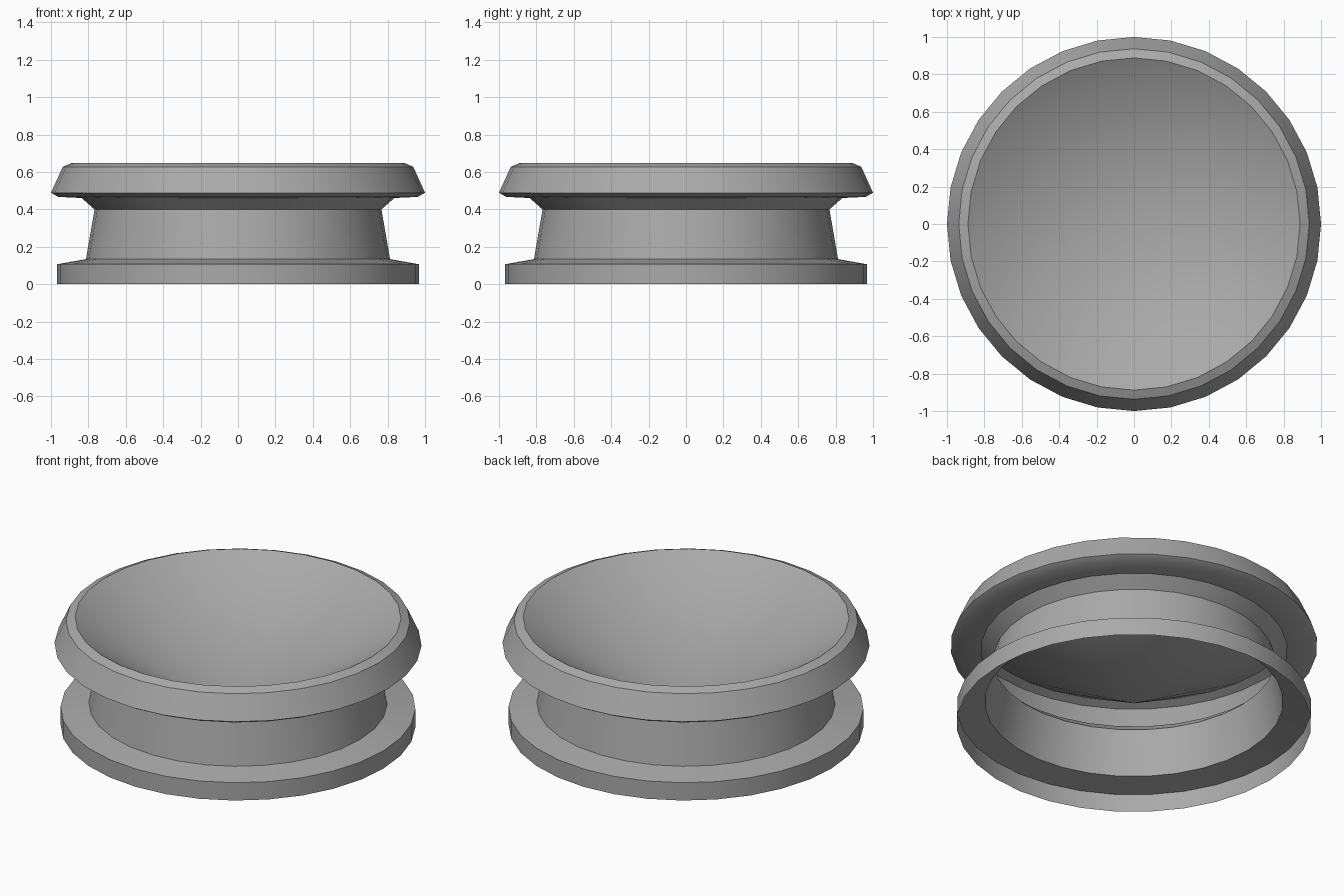
import bpy, bmesh, math

cube = bpy.data.objects.get("Cube")
if cube:
    bpy.data.objects.remove(cube, do_unlink=True)

SIDES = 32

grey = bpy.data.materials.new("mid_grey")
grey.use_nodes = True
colour = (0.4, 0.4, 0.4, 1)
grey.diffuse_color = colour
grey.node_tree.nodes["Principled BSDF"].inputs["Base Color"].default_value = colour


def lathe(name, profile):
    """Turn an open (radius, height) profile around z as a thin shell."""
    bm = bmesh.new()
    verts = [bm.verts.new((0, r, z)) for r, z in profile]
    edges = [bm.edges.new(pair) for pair in zip(verts, verts[1:])]
    bmesh.ops.spin(bm, geom=verts + edges, axis=(0, 0, 1), cent=(0, 0, 0),
                   angle=math.tau, steps=SIDES, use_duplicate=False)
    bmesh.ops.remove_doubles(bm, verts=bm.verts, dist=0.0005)
    bmesh.ops.recalc_face_normals(bm, faces=bm.faces)
    # The rim bevel must face up
    if max(bm.faces, key=lambda f: f.calc_center_median().z).normal.z < 0:
        bmesh.ops.reverse_faces(bm, faces=bm.faces)
    mesh = bpy.data.meshes.new(name)
    bm.to_mesh(mesh)
    bm.free()
    mesh.materials.append(grey)
    obj = bpy.data.objects.new(name, mesh)
    bpy.context.collection.objects.link(obj)
    bpy.ops.object.select_all(action="DESELECT")
    obj.select_set(True)
    bpy.context.view_layer.objects.active = obj
    bpy.ops.object.shade_smooth_by_angle(angle=math.radians(38))


# Shell: open foot flange, tapered neck, flared collar and bevelled rim
shell = [(0.967, 0), (0.967, 0.107), (0.813, 0.134), (0.767, 0.4),
         (0.836, 0.461), (0.962, 0.467), (1.0, 0.489),
         (0.937, 0.628), (0.888, 0.649)]

# Dish: smooth-shaded cone sinking from the rim to a single centre point
dish = [(0, 0.125)]

lathe("dished_knob", shell + dish)
